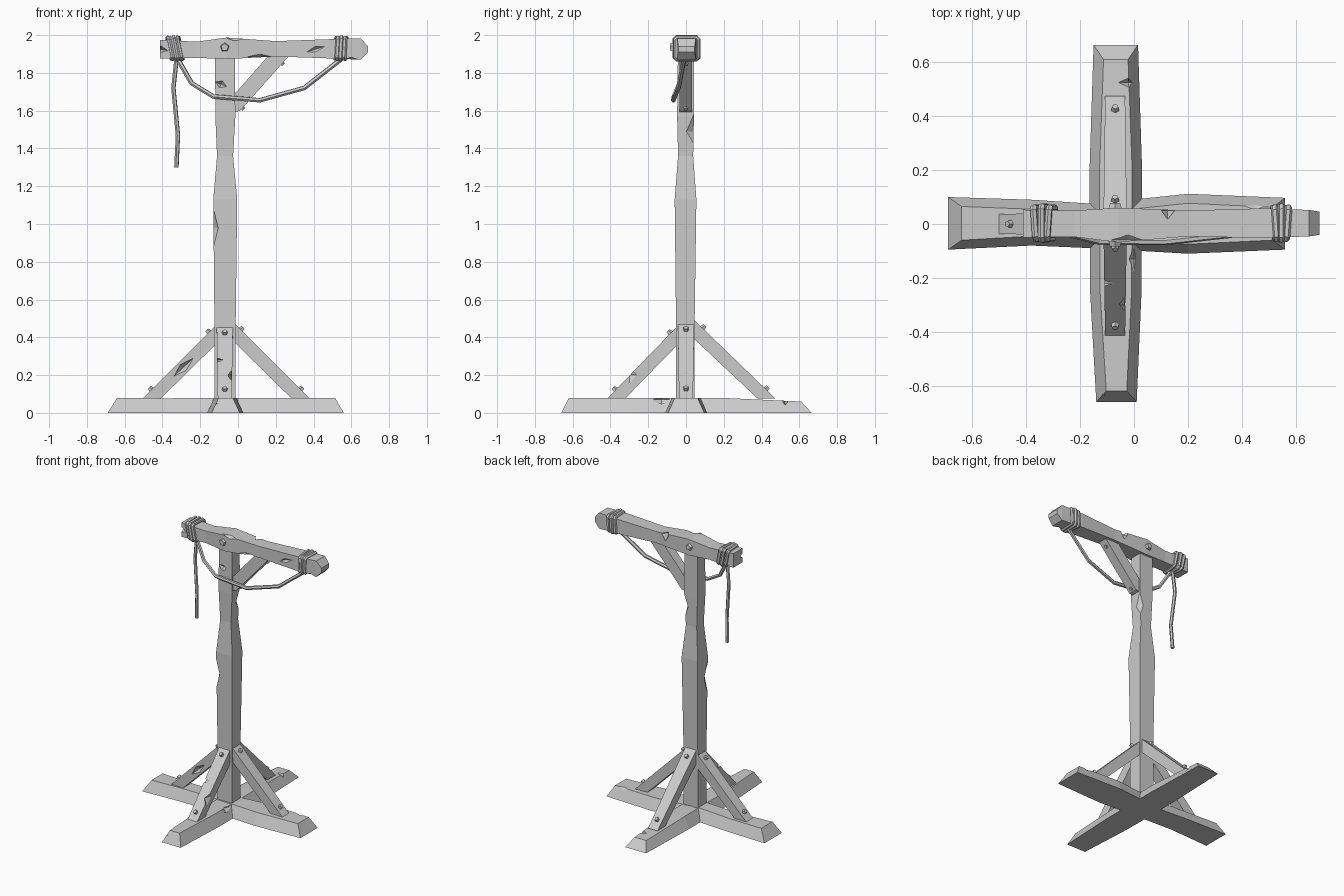
import bpy, bmesh, math
from mathutils import Vector, Matrix

if "Cube" in bpy.data.objects:
    bpy.data.objects.remove(bpy.data.objects["Cube"])

PX = -0.07  # post axis


def add(name, bm):
    bmesh.ops.recalc_face_normals(bm, faces=bm.faces)
    me = bpy.data.meshes.new(name)
    bm.to_mesh(me)
    bm.free()
    ob = bpy.data.objects.new(name, me)
    bpy.context.collection.objects.link(ob)
    return ob


def loft(name, rings):
    """Skin a closed solid through rings of points."""
    bm = bmesh.new()
    vs = [[bm.verts.new(p) for p in r] for r in rings]
    n = len(vs[0])
    for a, b in zip(vs, vs[1:]):
        for i in range(n):
            bm.faces.new((a[i], a[(i + 1) % n], b[(i + 1) % n], b[i]))
    bm.faces.new(vs[0])
    bm.faces.new(vs[-1])
    return add(name, bm)


def chip(ob, *chips):
    """Cut pointed nicks: each is (location, half sizes, turn about y)."""
    for loc, size, turn in chips:
        bm = bmesh.new()
        bmesh.ops.create_icosphere(bm, subdivisions=1, radius=1)
        bm.clear()
        ax = [bm.verts.new(v) for v in ((1, 0, 0), (0, 1, 0), (-1, 0, 0), (0, -1, 0), (0, 0, 1), (0, 0, -1))]
        for i in range(4):
            for t in (4, 5):
                bm.faces.new((ax[i], ax[(i + 1) % 4], ax[t]))
        bm.transform(Matrix.Translation(loc) @ Matrix.Rotation(turn, 4, 'Y') @ Matrix.Diagonal((*size, 1)))
        cut = add("chip_cutter", bm)
        cut.hide_render = True
        mod = ob.modifiers.new("chip", 'BOOLEAN')
        mod.operation, mod.solver, mod.object = 'DIFFERENCE', 'EXACT', cut
        bpy.context.view_layer.update()
        me = bpy.data.meshes.new_from_object(ob.evaluated_get(bpy.context.evaluated_depsgraph_get()))
        ob.modifiers.clear()
        ob.data = me
        bpy.data.objects.remove(cut)


def bolt(name, loc, normal, r=0.02, h=0.02):
    bm = bmesh.new()
    bmesh.ops.create_cone(bm, cap_ends=True, segments=5, radius1=r, radius2=r * 0.65, depth=h * 2)
    rot = Vector(normal).to_track_quat('Z', 'Y').to_matrix().to_4x4()
    bm.transform(Matrix.Translation(loc) @ rot)
    add(name, bm)


def rope(name, pts, r, closed=False):
    cu = bpy.data.curves.new(name, 'CURVE')
    cu.dimensions = '3D'
    cu.bevel_depth, cu.bevel_resolution, cu.use_fill_caps = r, 1, True
    sp = cu.splines.new('POLY')
    sp.points.add(len(pts) - 1)
    for p, c in zip(sp.points, pts):
        p.co = (*c, 1)
    sp.use_cyclic_u = closed
    tmp = bpy.data.objects.new(name, cu)
    bpy.context.collection.objects.link(tmp)
    bpy.context.view_layer.update()
    me = bpy.data.meshes.new_from_object(tmp.evaluated_get(bpy.context.evaluated_depsgraph_get()))
    bpy.data.objects.remove(tmp)
    for f in me.polygons:
        f.use_smooth = False
    bpy.context.collection.objects.link(bpy.data.objects.new(name, me))


# Crossed feet: stations of (bottom pos, top pos, low side, high side, top height)
def foot(name, stations, along_x, inset):
    rings = []
    for b, t, lo, hi, z in stations:
        ring = [(b, lo, 0), (b, hi, 0), (t, hi - inset, z), (t, lo + inset, z)]
        rings.append([p if along_x else (p[1], p[0], p[2]) for p in ring])
    return loft(name, rings)


foot_x = foot("foot_side_to_side", [
    (-0.69, -0.64, -0.095, 0.10, 0.08), (-0.38, -0.38, -0.08, 0.09, 0.077), (-0.15, -0.15, -0.09, 0.075, 0.08),
    (0.2, 0.2, -0.11, 0.112, 0.08), (0.56, 0.515, -0.095, 0.097, 0.078)], True, 0.035)
foot_y = foot("foot_front_to_back", [
    (-0.66, -0.62, -0.14, 0.01, 0.079), (-0.25, -0.25, -0.163, 0.028, 0.079), (0.2, 0.2, -0.165, 0.03, 0.079),
    (0.665, 0.61, -0.15, 0.015, 0.06)], False, 0.037)
chip(foot_x, ((0.45, 0.08, 0.08), (0.08, 0.03, 0.02), 0), ((-0.2, -0.09, 0.06), (0.04, 0.02, 0.03), 0.3))
chip(foot_y, ((-0.13, -0.655, 0.055), (0.045, 0.04, 0.02), 0.3), ((-0.02, 0.525, 0.07), (0.045, 0.02, 0.04), 0),
     ((0.0, -0.13, 0.07), (0.025, 0.06, 0.03), 0))

# Hewn post: (z, x range, y range)
post = loft("post", [
    [(a, c, z), (b, c, z), (b, d, z), (a, d, z)] for z, a, b, c, d in (
        (0.04, -0.125, -0.012, -0.053, 0.045), (0.5, -0.125, -0.012, -0.053, 0.046),
        (1.13, -0.131, -0.004, -0.06, 0.055), (1.36, -0.111, -0.026, -0.042, 0.038),
        (1.57, -0.12, -0.014, -0.047, 0.042), (1.9, -0.121, -0.017, -0.043, 0.042))])
chip(post, ((-0.13, -0.055, 0.98), (0.028, 0.035, 0.11), 0), ((-0.013, 0.045, 1.49), (0.035, 0.05, 0.1), 0),
     ((-0.09, -0.05, 1.74), (0.04, 0.025, 0.025), 0.4))

# Crossbeam with pointed right end: (x, y range, z range)
beam = loft("crossbeam", [
    [(x, a, c), (x, b, c), (x, b, d), (x, a, d)] for x, a, b, c, d in (
        (-0.412, -0.05, 0.053, 1.875, 1.975), (-0.22, -0.048, 0.05, 1.88, 1.965),
        (-0.06, -0.068, 0.06, 1.873, 1.987), (0.2, -0.046, 0.05, 1.887, 1.968),
        (0.48, -0.052, 0.058, 1.877, 1.978), (0.65, -0.046, 0.052, 1.87, 1.983),
        (0.688, -0.04, 0.046, 1.91, 1.94))])
chip(beam, ((0.125, 0.05, 1.965), (0.03, 0.04, 0.045), 0), ((0.41, -0.055, 1.925), (0.065, 0.02, 0.018), -0.3),
     ((0.12, -0.055, 1.885), (0.08, 0.03, 0.015), 0), ((-0.41, -0.05, 1.925), (0.04, 0.03, 0.018), 0.2),
     ((0.6, -0.05, 1.87), (0.05, 0.02, 0.015), 0), ((-0.02, -0.06, 1.985), (0.07, 0.02, 0.02), 0))


# Lower braces: profile in (outward, up), turned round the post, each with two bolts
def brace(name, angle, reach, top):
    rot = Matrix.Translation((PX, 0, 0)) @ Matrix.Rotation(angle, 4, 'Z')
    prof = [(0.045, top + 0.01), (reach, 0.075), (reach - 0.095, 0.075), (0.045, top - 0.09)]
    half = (0.043, 0.037, 0.035, 0.042)
    ob = loft(name, [[rot @ Vector((r, s * w, z)) for (r, z), w in zip(prof, half)] for s in (-1, 1)])
    run, rise = reach - 0.045, top - 0.065
    normal = rot.to_3x3() @ Vector((rise, 0, run)).normalized()
    for k, f in (("upper", 0.1), ("lower", 0.88)):
        bolt(f"{name}_{k}_bolt", rot @ Vector((0.045 + run * f, 0, top + 0.01 - rise * f)), normal, 0.019, 0.018)
    return ob


left = brace("left_brace", math.pi, 0.435, 0.455)
brace("right_brace", 0, 0.45, 0.47)
front = brace("front_brace", -math.pi / 2, 0.418, 0.45)
brace("back_brace", math.pi / 2, 0.475, 0.48)
chip(left, ((-0.29, -0.042, 0.24), (0.08, 0.025, 0.025), -0.75))
chip(front, ((-0.11, -0.22, 0.28), (0.035, 0.03, 0.015), 0), ((-0.035, -0.3, 0.2), (0.02, 0.05, 0.05), 0))

# Upper brace under the beam
loft("upper_brace", [[(x, y, z) for x, z in ((-0.025, 1.59), (0.012, 1.60), (0.27, 1.89), (0.16, 1.89), (-0.025, 1.68))]
                     for y in (-0.035, 0.032)])
bolt("upper_brace_low_bolt", (0.02, 0, 1.617), (1, 0, -0.9), 0.017, 0.015)
bolt("upper_brace_high_bolt", (0.23, 0, 1.853), (1, 0, -0.9), 0.017, 0.015)

# Beam bolts, front and back
for nm, y, s in (("front", -0.067, -1), ("back", 0.06, 1)):
    bolt(f"beam_{nm}_bolt", (PX, y, 1.935), (0, s, 0), 0.03, 0.017)

# Rope coils round both beam ends
for side, cx, gap, tilt in (("left", -0.333, 0.025, 0.011), ("right", 0.545, 0.022, -0.003)):
    for i in (-1, 0, 1):
        x, hy, hz = cx + i * gap, 0.062 - 0.004 * abs(i), 0.058 - 0.003 * abs(i)
        corners = ((-1, -.8), (-.8, -1), (.8, -1), (1, -.8), (1, .8), (.8, 1), (-.8, 1), (-1, .8))
        rope(f"{side}_rope_coil_{i + 2}",
             [(x - tilt * v + 0.004 * i * u, 0.003 + u * hy, 1.93 + v * hz) for u, v in corners], 0.013, True)

# Slack rope in front of the post, and the loose hanging end
rope("slack_rope", [(-0.32, -0.01, 1.875), (-0.245, -0.035, 1.745), (-0.13, -0.064, 1.675), (0.115, -0.066, 1.655),
                    (0.35, -0.04, 1.72), (0.545, -0.01, 1.872)], 0.013)
rope("hanging_rope", [(-0.325, 0, 1.88), (-0.342, 0.005, 1.72), (-0.318, -0.008, 1.47), (-0.326, 0, 1.30)], 0.012)
